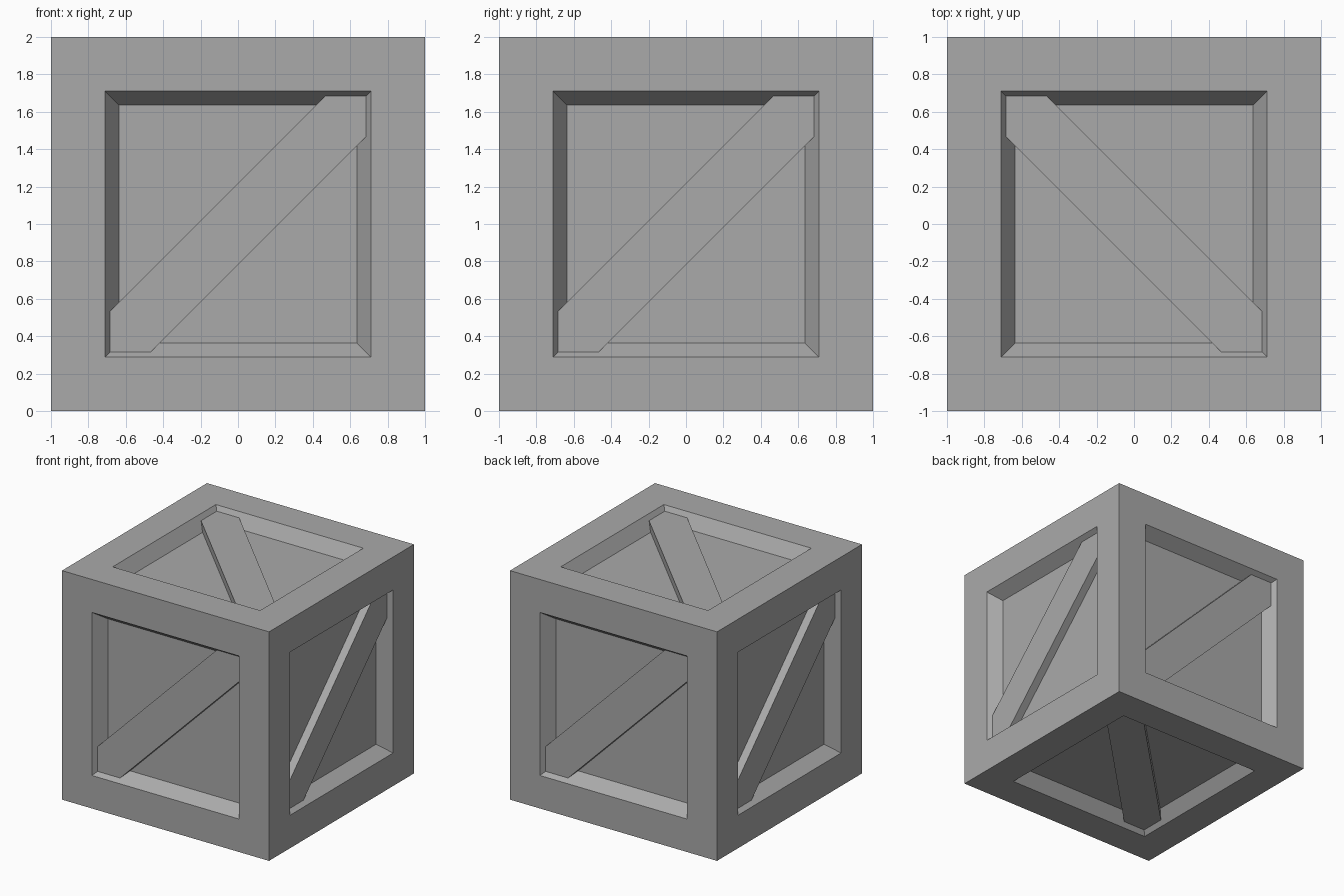
import bpy, bmesh
from mathutils import Matrix, Vector

if "Cube" in bpy.data.objects:
    bpy.data.objects.remove(bpy.data.objects["Cube"])

OPEN, FLOOR, DEPTH = 0.712, 0.635, 0.11      # panel opening, panel floor, recess depth
BRACE, CUT, BRACE_DEPTH = 0.684, 0.467, 0.04  # brace end, corner cut, depth below face

grey = bpy.data.materials.new("crate grey")
grey.diffuse_color = (0.4, 0.4, 0.4, 1)
grey.use_nodes = True
grey.node_tree.nodes["Principled BSDF"].inputs["Base Color"].default_value = grey.diffuse_color


def make_object(name, bm):
    bmesh.ops.recalc_face_normals(bm, faces=bm.faces[:])
    mesh = bpy.data.meshes.new(name)
    bm.to_mesh(mesh)
    bm.free()
    mesh.materials.append(grey)
    obj = bpy.data.objects.new(name, mesh)
    bpy.context.collection.objects.link(obj)
    return obj


# Crate body: cube with a sloped recess in every face
bm = bmesh.new()
bmesh.ops.create_cube(bm, size=2)
panels = bm.faces[:]
for thickness in (1 - OPEN, OPEN - FLOOR):
    bmesh.ops.inset_individual(bm, faces=panels, thickness=thickness, use_even_offset=True)
for f in panels:
    bmesh.ops.translate(bm, verts=f.verts[:], vec=f.normal * -DEPTH)
bmesh.ops.translate(bm, verts=bm.verts[:], vec=(0, 0, 1))
make_object("crate_body", bm)

# Diagonal braces: one six-sided plank per face, given by (right, up) axes
X, Y, Z = Vector((1, 0, 0)), Vector((0, 1, 0)), Vector((0, 0, 1))
sides = {"front": (X, Z), "right": (Y, Z), "back": (-X, Z), "left": (-Y, Z),
         "top": (Y, -X), "bottom": (Y, X)}
outline = [(-BRACE, -BRACE), (-CUT, -BRACE), (BRACE, CUT),
           (BRACE, BRACE), (CUT, BRACE), (-BRACE, -CUT)]
for side, (u, v) in sides.items():
    bm = bmesh.new()
    plank = bm.faces.new([bm.verts.new((a, b, 1 - BRACE_DEPTH)) for a, b in outline])
    ext = bmesh.ops.extrude_face_region(bm, geom=[plank], use_keep_orig=True)
    low = [g for g in ext["geom"] if isinstance(g, bmesh.types.BMVert)]
    bmesh.ops.translate(bm, verts=low, vec=(0, 0, BRACE_DEPTH - DEPTH - 0.01))
    turn = Matrix((u, v, u.cross(v))).transposed().to_4x4()
    bm.transform(Matrix.Translation((0, 0, 1)) @ turn)
    make_object(side + "_brace", bm)
